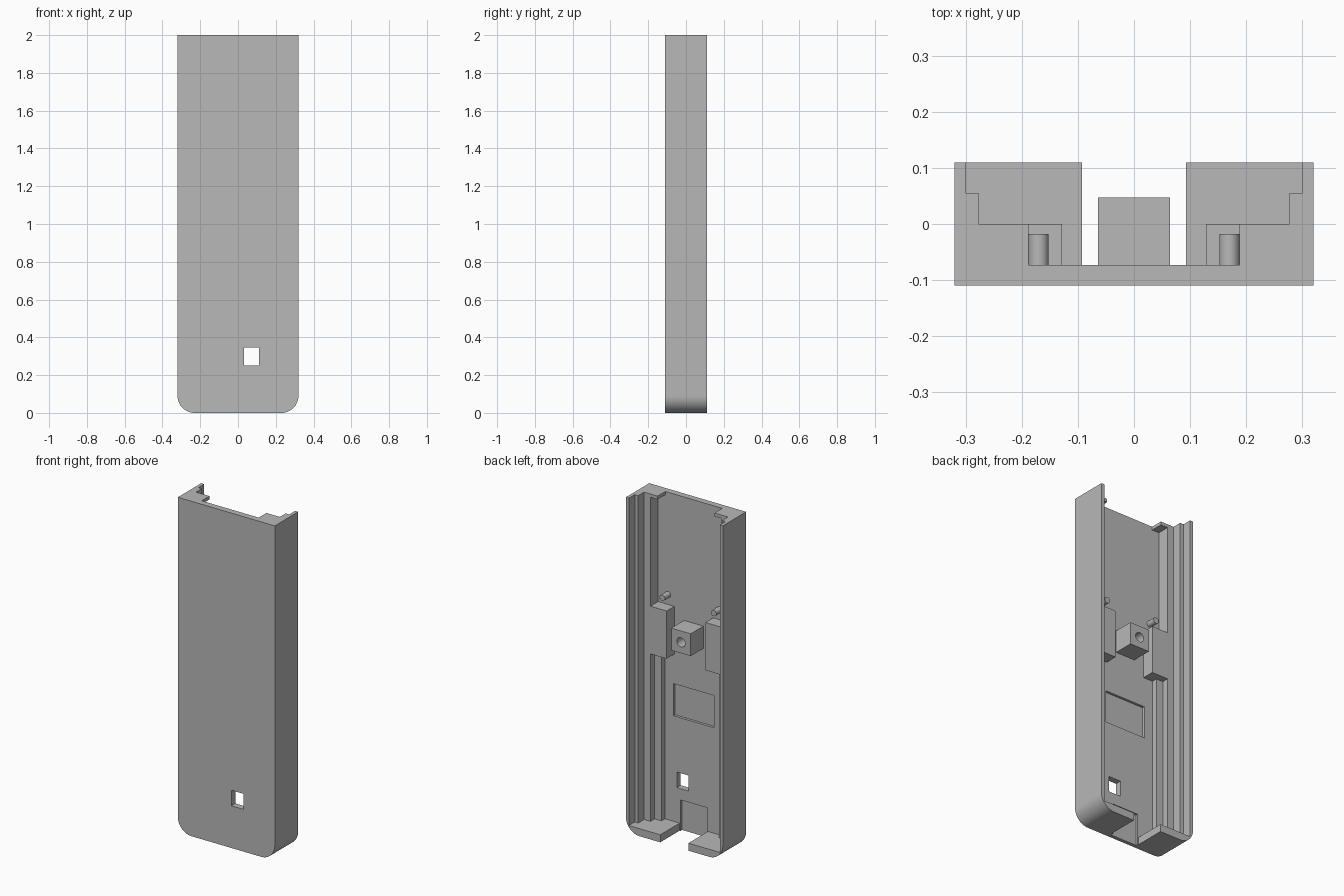
import bpy, bmesh, math
from mathutils import Matrix

old = bpy.data.objects.get("Cube")
if old:
    bpy.data.objects.remove(old, do_unlink=True)

grey = bpy.data.materials.new("plain_grey")
grey.use_nodes = True
colour = (0.48, 0.48, 0.48, 1)
grey.diffuse_color = colour
grey.node_tree.nodes["Principled BSDF"].inputs["Base Color"].default_value = colour


def finish(name, bm):
    bmesh.ops.recalc_face_normals(bm, faces=bm.faces)
    mesh = bpy.data.meshes.new(name)
    bm.to_mesh(mesh)
    bm.free()
    mesh.materials.append(grey)
    ob = bpy.data.objects.new(name, mesh)
    bpy.context.collection.objects.link(ob)
    return ob


def prism(name, points, axis, low, high):
    """Extrude a flat outline along y (outline in xz) or z (outline in xy)."""
    bm = bmesh.new()
    place = (lambda a, b: (a, low, b)) if axis == "y" else (lambda a, b: (a, b, low))
    face = bm.faces.new([bm.verts.new(place(a, b)) for a, b in points])
    new = bmesh.ops.extrude_face_region(bm, geom=[face])["geom"]
    step = (0, high - low, 0) if axis == "y" else (0, 0, high - low)
    bmesh.ops.translate(bm, vec=step, verts=[v for v in new if isinstance(v, bmesh.types.BMVert)])
    return finish(name, bm)


def box(name, x, y, z):
    return prism(name, [(x[0], y[0]), (x[1], y[0]), (x[1], y[1]), (x[0], y[1])], "z", *z)


def rod(name, x, z, radius, low, high):
    bm = bmesh.new()
    turn = Matrix.Translation((x, (low + high) / 2, z)) @ Matrix.Rotation(math.pi / 2, 4, "X")
    bmesh.ops.create_cone(bm, cap_ends=True, segments=32, radius1=radius,
                          radius2=radius, depth=high - low, matrix=turn)
    return finish(name, bm)


def cut(target, cutter):
    cutter.hide_render = True
    mod = target.modifiers.new("cut", "BOOLEAN")
    mod.operation, mod.solver, mod.object = "DIFFERENCE", "EXACT", cutter
    bpy.context.view_layer.objects.active = target
    bpy.ops.object.modifier_apply(modifier=mod.name)
    bpy.data.objects.remove(cutter, do_unlink=True)


def smooth(ob):
    bpy.ops.object.select_all(action="DESELECT")
    ob.select_set(True)
    bpy.context.view_layer.objects.active = ob
    bpy.ops.object.shade_smooth_by_angle(angle=math.radians(30))


W, FRONT, BACK, FLOOR = 0.32, -0.11, 0.11, -0.073
BASE, R = 0.045, 0.09

# Outer case: tall slab with rounded lower corners
arc = [(W - R + R * math.sin(t), R - R * math.cos(t))
       for t in (math.pi / 2 * i / 12 for i in range(13))]
outline = arc + [(W, 2), (-W, 2)] + [(-x, z) for x, z in reversed(arc)]
case = prism("case", outline, "y", FRONT, BACK)

# Main cavity with stepped side rails, narrowed to the guide blocks
half = [(0.128, FLOOR), (0.128, 0), (0.277, 0), (0.277, 0.055), (0.3, 0.055), (0.3, 0.2)]
cavity = half + [(-x, y) for x, y in reversed(half)]
cut(case, prism("cavity", cavity, "z", BASE, 2.1))

# Wider pockets: above the guide blocks, the top lip, and two steps below the blocks
cut(case, box("upper_pocket", (-0.235, 0.235), (FLOOR, 0.03), (1.33, 1.98)))
cut(case, box("lip_opening", (-0.188, 0.188), (FLOOR, 0.03), (1.9, 2.1)))
cut(case, box("lower_pocket", (-0.235, 0.235), (-0.04, 0.03), (BASE, 1.045)))
cut(case, box("lower_channel", (-0.19, 0.19), (FLOOR, 0.01), (BASE, 1.045)))

# Gap in the bottom wall, floor recesses and the window
cut(case, box("bottom_gap", (-0.093, 0.093), (FLOOR, 0.2), (-0.1, 0.1)))
cut(case, box("floor_recess", (-0.133, 0.133), (-0.088, -0.05), (0.675, 0.867)))
cut(case, box("port_recess", (-0.087, 0.087), (-0.088, -0.05), (-0.1, 0.185)))
cut(case, box("window", (0.033, 0.112), (-0.2, -0.03), (0.252, 0.345)))
smooth(case)

# Screw post with a blind hole
post = box("screw_post", (-0.064, 0.064), (FLOOR - 0.005, 0.047), (1.13, 1.263))
cut(post, rod("screw_hole", 0, 1.195, 0.028, -0.04, 0.1))
smooth(post)

# Locating pegs
for side, x in (("left", 0.17), ("right", -0.17)):
    smooth(rod(side + "_peg", x, 1.39, 0.018, FLOOR - 0.005, -0.018))
